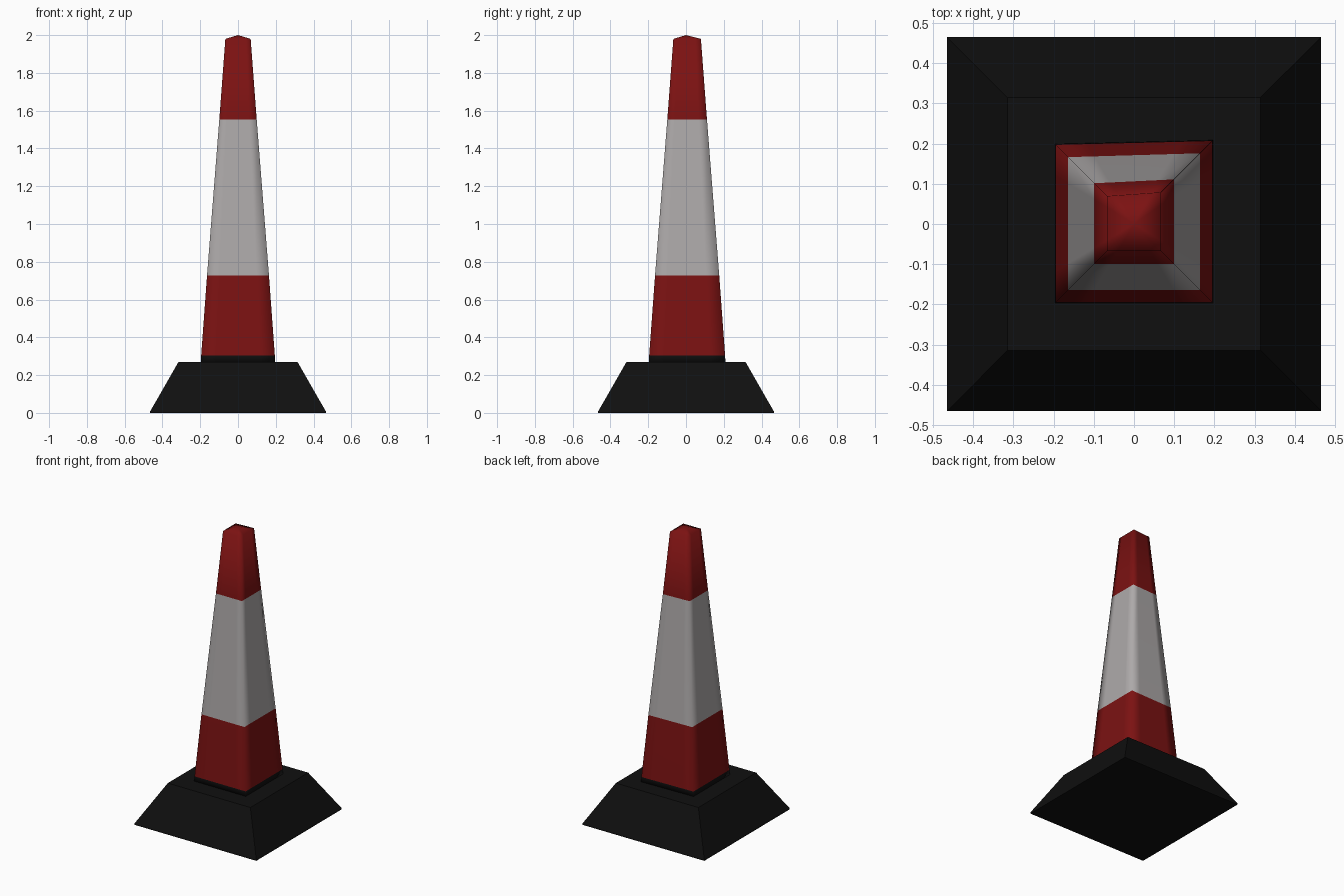
import bpy, bmesh

if "Cube" in bpy.data.objects:
    bpy.data.objects.remove(bpy.data.objects["Cube"])


def material(name, rgb):
    m = bpy.data.materials.new(name)
    m.diffuse_color = (*rgb, 1)
    m.use_nodes = True
    m.node_tree.nodes["Principled BSDF"].inputs["Base Color"].default_value = m.diffuse_color
    return m


BLACK = material("rubber black", (0.005, 0.005, 0.005))
RED = material("cone red", (0.2, 0.006, 0.006))
WHITE = material("reflective white", (0.42, 0.40, 0.40))


def ring(bm, half, z, splits, skew=0.0):
    """Square loop; splits are extra points along each side (fractions -1..1)."""
    corners = [(-1, -1), (1, -1), (1, 1), (-1, 1)]
    verts = []
    for i, (ax, ay) in enumerate(corners):
        bx, by = corners[(i + 1) % 4]
        for t in [0] + [(s + 1) / 2 for s in splits]:
            x, y = ax + (bx - ax) * t, ay + (by - ay) * t
            # the back edge leans out slightly towards the right
            dy = skew * (0.6 + 0.4 * x) * max(0, y)
            verts.append(bm.verts.new((x * half, y * half + dy, z)))
    return verts


def loft(name, levels, mats, splits=(), skew=0.0, apex=None, smooth=False):
    """Stack of square loops; each level is (half width, z, material above)."""
    bm = bmesh.new()
    rings = [ring(bm, h, z, splits, skew) for h, z, _ in levels]
    n = len(rings[0])
    bm.faces.new(rings[0][::-1])
    for k in range(len(rings) - 1):
        a, b = rings[k], rings[k + 1]
        for i in range(n):
            j = (i + 1) % n
            bm.faces.new((a[i], a[j], b[j], b[i])).material_index = levels[k][2]
    top = rings[-1]
    if apex:
        tip = bm.verts.new((0, 0, apex))
        for i in range(n):
            bm.faces.new((top[i], top[(i + 1) % n], tip)).material_index = levels[-1][2]
    else:
        bm.faces.new(top)
    for f in bm.faces:
        f.smooth = smooth
    me = bpy.data.meshes.new(name)
    bm.to_mesh(me)
    bm.free()
    for m in mats:
        me.materials.append(m)
    ob = bpy.data.objects.new(name, me)
    bpy.context.collection.objects.link(ob)
    return ob


# Heavy sloped foot
loft("base", [(0.465, 0, 0), (0.465, 0.008, 0), (0.315, 0.27, 0)], [BLACK])

# Tapered square body with black collar, red and white bands, shallow pointed cap
loft("cone_body",
     [(0.197, 0.265, 0), (0.195, 0.303, 1), (0.164, 0.727, 2),
      (0.099, 1.553, 1), (0.067, 1.98, 1)],
     [BLACK, RED, WHITE], splits=(-0.6, 0.6), skew=0.012, apex=2.0, smooth=True)
